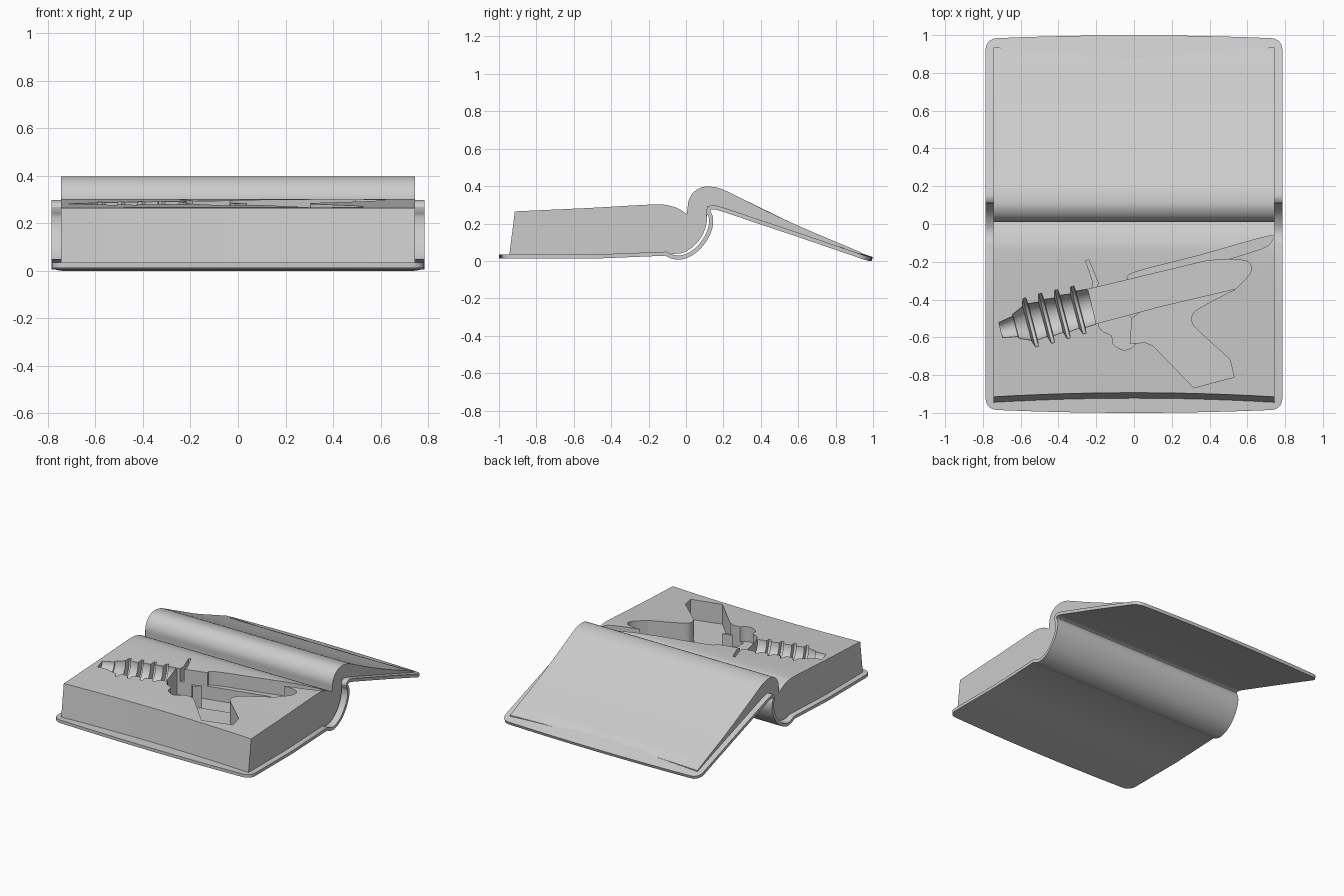
import bpy, bmesh, math
from mathutils import Vector, Matrix

if "Cube" in bpy.data.objects:
    bpy.data.objects.remove(bpy.data.objects["Cube"])


def spline(pts, n=5, closed=False):
    """Catmull-Rom through 2D points."""
    out, c = [], len(pts)
    get = (lambda i: Vector(pts[i % c])) if closed else (lambda i: Vector(pts[max(0, min(c - 1, i))]))
    for i in range(c if closed else c - 1):
        a, b, d, e = get(i - 1), get(i), get(i + 1), get(i + 2)
        for k in range(n):
            t = k / n
            out.append(0.5 * (2 * b + (d - a) * t + (2 * a - 5 * b + 4 * d - e) * t * t
                              + (3 * b - a - 3 * d + e) * t ** 3))
    if not closed:
        out.append(Vector(pts[-1]))
    return out


def make(name, bm, fix_normals=True):
    if fix_normals:
        bmesh.ops.recalc_face_normals(bm, faces=bm.faces)
    me = bpy.data.meshes.new(name)
    bm.to_mesh(me)
    bm.free()
    ob = bpy.data.objects.new(name, me)
    bpy.context.collection.objects.link(ob)
    return ob


def activate(ob):
    bpy.ops.object.select_all(action='DESELECT')
    ob.select_set(True)
    bpy.context.view_layer.objects.active = ob


def smooth(ob, deg=30):
    activate(ob)
    bpy.ops.object.shade_smooth_by_angle(angle=math.radians(deg))


# Cover: one bent sheet with rounded corners, thickened inwards
spine = spline([(-0.11, 0.028), (-0.075, 0.012), (-0.03, 0.007), (0.02, 0.023), (0.07, 0.058),
                (0.115, 0.115), (0.142, 0.18), (0.144, 0.235), (0.13, 0.268), (0.15, 0.276), (0.2, 0.262)], 4)
R, W = 0.055, 0.785
steps = [R * (1 - math.cos(k * math.pi / 10)) for k in range(6)]
path = [Vector((-1 + d, 0.013)) for d in steps] + [Vector((-0.5, 0.012))] + list(spine)
path += [Vector((0.6, 0.128))] + [Vector((0.992 - d, 0.335 * d)) for d in reversed(steps)]
bm = bmesh.new()
COLS = 16
rows = []
for i, p in enumerate(path):
    d = steps[min(i, len(path) - 1 - i)] if min(i, len(path) - 1 - i) < 6 else R
    w = W - R + math.sqrt(max(0, R * R - (R - d) ** 2))
    row = []
    for j in range(COLS + 1):
        x = w * (2 * j / COLS - 1)
        bow = 0.018 * (x / W) ** 2 if abs(p.x) > 0.8 else 0
        row.append(bm.verts.new((x, p.x - math.copysign(bow, p.x), p.y)))
    rows.append(row)
for a, b in zip(rows, rows[1:]):
    for j in range(COLS):
        bm.faces.new((a[j], a[j + 1], b[j + 1], b[j]))
cover = make("cover", bm, False)
mod = cover.modifiers.new("thickness", 'SOLIDIFY')
mod.thickness, mod.offset = 0.022, 1
activate(cover)
bpy.ops.object.modifier_apply(modifier=mod.name)
smooth(cover)

# Pages: closed profile swept across the width, fore edges bowed
front_top = spline([(-0.915, 0.265), (-0.5, 0.284), (-0.17, 0.302), (-0.08, 0.293),
                    (-0.03, 0.274), (0.012, 0.245)], 4)
back_top = spline([(0.012, 0.262), (0.012, 0.315), (0.035, 0.362), (0.075, 0.39), (0.12, 0.398),
                   (0.18, 0.388), (0.24, 0.362), (0.4, 0.282), (0.6, 0.188), (0.8, 0.103), (0.935, 0.046)], 4)
under = spline([(0.935, 0.034), (0.6, 0.146), (0.2, 0.28), (0.125, 0.293), (0.108, 0.27), (0.112, 0.22),
                (0.1, 0.165), (0.07, 0.11), (0.03, 0.07), (-0.02, 0.042), (-0.09, 0.038)], 3)
prof = front_top + back_top + under + [Vector((-0.945, 0.03))]
bm = bmesh.new()
rings = []
N = 12
for j in range(N + 1):
    x = 0.745 * (2 * j / N - 1)
    bow = 0.022 * (1 - (x / 0.745) ** 2)
    rings.append([bm.verts.new((x, p.x + (bow if p.x < -0.85 else -bow if p.x > 0.9 else 0), p.y))
                  for p in prof])
for a, b in zip(rings, rings[1:]):
    for i in range(len(prof)):
        k = (i + 1) % len(prof)
        bm.faces.new((a[i], a[k], b[k], b[i]))
bm.faces.new(rings[0])
bm.faces.new(rings[-1][::-1])
bmesh.ops.triangulate(bm, faces=bm.faces)
pages = make("pages", bm)


def prism(name, pts, floor):
    """Upright cutter with the given outline and floor height."""
    bm = bmesh.new()
    f = bm.faces.new([bm.verts.new((p[0], p[1], floor)) for p in pts])
    g = bmesh.ops.extrude_face_region(bm, geom=[f])
    bmesh.ops.translate(bm, vec=(0, 0, 0.36 - floor),
                        verts=[v for v in g['geom'] if isinstance(v, bmesh.types.BMVert)])
    return make(name, bm)


# Cavity cutters: body, grip, trigger, top fin, sight
nose = spline([(0.376, -0.197), (0.47, -0.188), (0.56, -0.19), (0.612, -0.208), (0.614, -0.262), (0.54, -0.342)], 4)
cutters = [prism("body_cutter", [(-0.243, -0.346)] + nose + [(0.14, -0.436), (-0.2, -0.527)], 0.105)]
back_of_grip = spline([(0.535, -0.346), (0.40, -0.415), (0.315, -0.47), (0.307, -0.525), (0.35, -0.574)], 4)
cutters.append(prism("grip_cutter", [(0.12, -0.40), (0.53, -0.30)] + back_of_grip + [
    (0.508, -0.718), (0.53, -0.81), (0.317, -0.867), (0.10, -0.644), (0.06, -0.627), (-0.02, -0.632),
    (-0.01, -0.5)], 0.125))
cutters.append(prism("trigger_cutter", spline([
    (-0.181, -0.50), (-0.175, -0.56), (-0.12, -0.59), (-0.11, -0.635), (-0.053, -0.667), (0.005, -0.64),
    (0.02, -0.56), (-0.05, -0.47)], 3, True), 0.17))
fin = spline([(-0.035, -0.295), (0.005, -0.255), (0.35, -0.165), (0.71, -0.065), (0.725, -0.095),
              (0.677, -0.13), (0.48, -0.192)], 4)
cutters.append(prism("fin_cutter", fin + [(0.35, -0.23), (0.0, -0.32)], 0.2))
cutters.append(prism("sight_cutter", [(-0.256, -0.195), (-0.24, -0.19), (-0.19, -0.31), (-0.2, -0.37),
                                      (-0.225, -0.35), (-0.216, -0.31)], 0.2))

# Ringed barrel cutter: a turned profile laid along the slanted axis
turn = [(0, 0.042), (0.08, 0.056), (0.082, 0.066), (0.125, 0.085)]
for k in range(4):
    s = 0.155 + 0.087 * k
    r = 0.136 - 0.003 * abs(k - 1)
    turn += [(s - 0.012, 0.094), (s + 0.0, r), (s + 0.016, r), (s + 0.02, 0.1)]
turn += [(0.497, 0.096)]
bm = bmesh.new()
SEG = 32
loops = [[bm.verts.new((s, r * math.cos(2 * math.pi * k / SEG), r * math.sin(2 * math.pi * k / SEG)))
          for k in range(SEG)] for s, r in turn]
for a, b in zip(loops, loops[1:]):
    for k in range(SEG):
        bm.faces.new((a[k], a[(k + 1) % SEG], b[(k + 1) % SEG], b[k]))
bm.faces.new(loops[0])
bm.faces.new(loops[-1])
bm.transform(Matrix.Translation((-0.705, -0.562, 0.283)) @ Matrix.Rotation(math.radians(14.6), 4, 'Z'))
cutters.append(make("barrel_cutter", bm))

# Carve the cavity into the pages
for c in cutters:
    c.hide_render = True
    mod = pages.modifiers.new("carve", 'BOOLEAN')
    mod.operation, mod.solver, mod.object = 'DIFFERENCE', 'EXACT', c
    activate(pages)
    bpy.ops.object.modifier_apply(modifier=mod.name)
    bpy.data.objects.remove(c, do_unlink=True)
smooth(pages)
